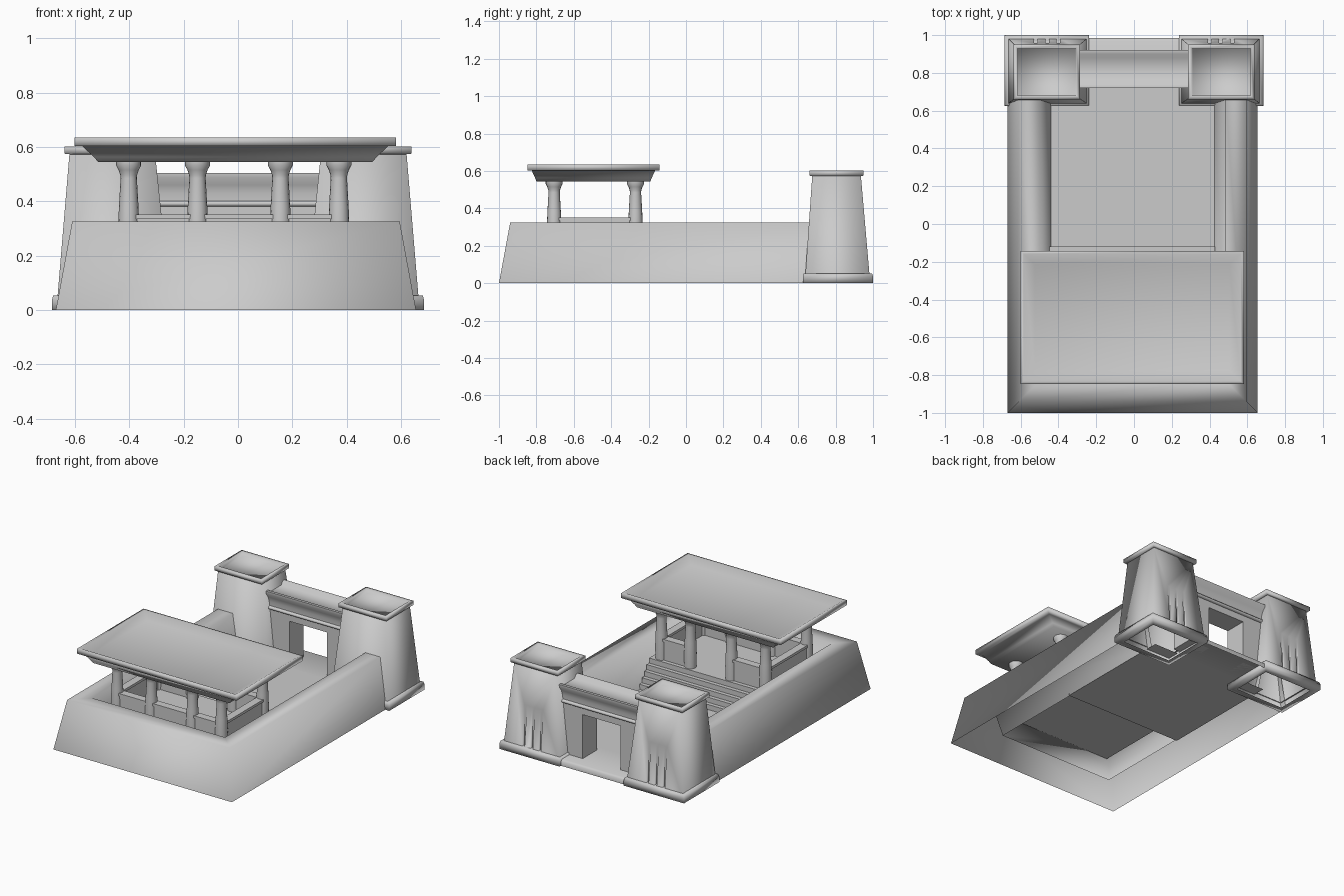
import bpy, bmesh, math

if "Cube" in bpy.data.objects:
    bpy.data.objects.remove(bpy.data.objects["Cube"])

CX = -0.01  # the court is centred slightly left of the gateway

def finish(name, bm, angle=30):
    bmesh.ops.recalc_face_normals(bm, faces=bm.faces)
    me = bpy.data.meshes.new(name)
    bm.to_mesh(me)
    bm.free()
    ob = bpy.data.objects.new(name, me)
    bpy.context.collection.objects.link(ob)
    bpy.ops.object.select_all(action='DESELECT')
    ob.select_set(True)
    bpy.context.view_layer.objects.active = ob
    bpy.ops.object.shade_smooth_by_angle(angle=math.radians(angle))
    return ob

def loft(name, rings, cap_start=False, cap_end=False, closed=True, angle=180):
    """Join rings of points with quads."""
    bm = bmesh.new()
    vs = [[bm.verts.new(p) for p in r] for r in rings]
    n = len(vs[0])
    for a, b in zip(vs, vs[1:]):
        for i in range(n if closed else n - 1):
            j = (i + 1) % n
            bm.faces.new((a[i], a[j], b[j], b[i]))
    if cap_start:
        bm.faces.new(vs[0])
    if cap_end:
        bm.faces.new(vs[-1])
    return finish(name, bm, angle)

def rect(x0, x1, y0, y1, z):
    return [(x0, y0, z), (x1, y0, z), (x1, y1, z), (x0, y1, z)]

def box(name, x0, x1, y0, y1, z0, z1):
    return loft(name, [rect(x0, x1, y0, y1, z0), rect(x0, x1, y0, y1, z1)], True, True, angle=30)

def sweep_x(name, prof, x0, x1, closed=False):
    """Extrude a (y, z) profile along x."""
    return loft(name, [[(x, y, z) for y, z in prof] for x in (x0, x1)],
                closed, closed, closed, angle=60)

# enclosure wall: battered U-shaped shell, open underneath
rings = []
for off, z in [(0, 0), (0.06, 0.325), (0.17, 0.325), (0.23, 0.04)]:
    l, r, f, b = -0.67 + off, 0.655 - off, -1 + off, 0.68
    rings.append([(l, b, z), (l, f, z), (r, f, z), (r, b, z)])
loft("enclosure_wall", rings, closed=False)

# court floor, threshold, stairs and raised platform
STEPS, PLAT = 5, 0.21
prof = [(0.72, 0.04), (-0.12, 0.04)]
for i in range(STEPS):
    y = -0.12 - i * 0.026
    z = 0.04 + (i + 1) * (PLAT - 0.04) / STEPS
    prof += [(y, z), (y - 0.026, z)]
prof[-1] = (-0.80, PLAT)
sweep_x("court_floor_and_stairs", prof, -0.45, 0.43)
sweep_x("threshold", [(0.70, 0.04), (0.97, 0.04), (0.985, 0.03), (0.985, 0)], -0.25, 0.25)

# kiosk columns
COLS = [-0.402, -0.149, 0.156, 0.371]
YF, YB = -0.705, -0.27
colprof = [(0.038, PLAT), (0.039, 0.30), (0.036, 0.38), (0.030, 0.485), (0.031, 0.497),
           (0.037, 0.515), (0.046, 0.532), (0.046, 0.547)]
for y in (YF, YB):
    for x in COLS:
        loft("column", [[(x + r * math.cos(k * math.tau / 16), y + r * math.sin(k * math.tau / 16), z)
                         for k in range(16)] for r, z in colprof], True, True, angle=40)

# low screen walls between columns; the middle back bay is the entrance
def screen(x0, x1, y0, y1):
    box("screen_wall", x0, x1, y0, y1, PLAT, 0.335)
    box("screen_wall_cap", x0 - 0.006, x1 + 0.006, y0 - 0.006, y1 + 0.006, 0.335, 0.352)

h = 0.02
for i in range(3):
    screen(COLS[i], COLS[i + 1], YF - h, YF + h)
    if i != 1:
        screen(COLS[i], COLS[i + 1], YB - h, YB + h)
for x in (COLS[0], COLS[3]):
    screen(x - h, x + h, YF, YB)

# canopy: flared cornice, slab and dished top
def canopy_ring(hx, hy, z):
    return rect(CX - hx, CX + hx, -0.495 - hy, -0.495 + hy, z)

loft("canopy", [canopy_ring(*p) for p in [
    (0.505, 0.305, 0.545), (0.52, 0.312, 0.563), (0.563, 0.33, 0.603), (0.592, 0.353, 0.603),
    (0.592, 0.353, 0.635), (0.575, 0.337, 0.635), (0.515, 0.28, 0.604)]], True, True)

# pylons, plinths and rims on both sides
for s in (-1, 1):
    def pr(a, b, y0, y1, z):
        return rect(min(s * a, s * b), max(s * a, s * b), y0, y1, z)

    body = loft("pylon", [pr(0.245, 0.668, 0.635, 0.985, 0.0),
                          pr(0.305, 0.62, 0.675, 0.935, 0.575)], True, True)
    # flagpole grooves cut into the back face
    cut = bmesh.new()
    for dx in (-0.06, 0, 0.06):
        g = bmesh.ops.create_cube(cut, size=1)['verts']
        bmesh.ops.scale(cut, vec=(0.018, 0.1, 0.6), verts=g)
        bmesh.ops.translate(cut, vec=(s * 0.46 + dx, 1.007, 0.352), verts=g)
    cutter = finish("groove_cutter", cut)
    cutter.hide_render = True
    bpy.context.view_layer.objects.active = body
    m = body.modifiers.new("grooves", 'BOOLEAN')
    m.operation, m.solver, m.object = 'DIFFERENCE', 'EXACT', cutter
    bpy.ops.object.modifier_apply(modifier=m.name)
    bpy.data.objects.remove(cutter)
    # open the hollow underside
    bm = bmesh.new()
    bm.from_mesh(body.data)
    low = [f for f in bm.faces if all(v.co.z < 0.001 for v in f.verts)]
    bmesh.ops.delete(bm, geom=low, context='FACES')
    bm.to_mesh(body.data)
    bm.free()

    loft("pylon_plinth", [pr(0.28, 0.64, 0.67, 0.95, 0.0), pr(0.238, 0.685, 0.625, 1.0, 0.0),
                          pr(0.238, 0.685, 0.625, 1.0, 0.035), pr(0.243, 0.68, 0.63, 0.995, 0.053),
                          pr(0.26, 0.655, 0.645, 0.97, 0.053)])
    loft("pylon_rim", [pr(0.305, 0.62, 0.675, 0.935, 0.573), pr(0.285, 0.638, 0.66, 0.95, 0.575),
                       pr(0.285, 0.638, 0.66, 0.95, 0.602), pr(0.305, 0.618, 0.68, 0.93, 0.602),
                       pr(0.31, 0.613, 0.685, 0.925, 0.576)], False, True)
    # gate jamb
    x0, x1 = sorted((s * 0.14, s * 0.30))
    box("gate_jamb", x0, x1, 0.745, 0.895, 0.04, 0.34)

# gate lintel with round moulding, flared cornice and sunken top
box("gate_lintel", -0.31, 0.31, 0.745, 0.895, 0.335, 0.40)
half = [(0.075, 0.38), (0.087, 0.383), (0.091, 0.391), (0.087, 0.399), (0.075, 0.402),
        (0.076, 0.43), (0.083, 0.46), (0.1, 0.487), (0.1, 0.505), (0.08, 0.505), (0.06, 0.485)]
sweep_x("gate_cornice", [(0.82 - d, z) for d, z in half] +
        [(0.82 + d, z) for d, z in reversed(half)], -0.325, 0.325, True)
